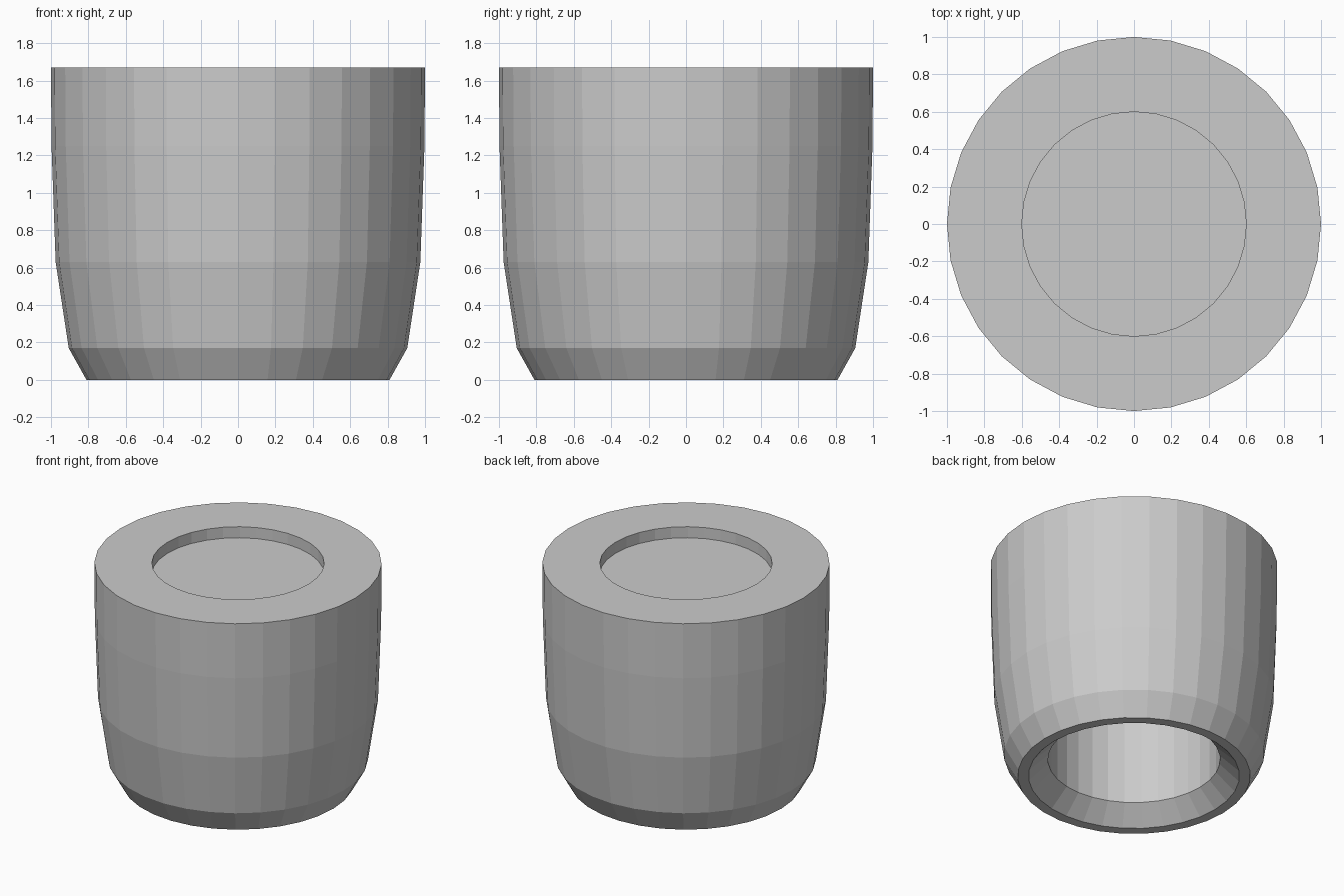
import bpy
import bmesh
from math import cos, sin, tau

SIDES = 32

# Remove the default cube
cube = bpy.data.objects.get("Cube")
if cube:
    bpy.data.objects.remove(cube, do_unlink=True)

# Single plain grey
grey = bpy.data.materials.new("plain grey")
grey.use_nodes = True
colour = (0.6, 0.6, 0.6, 1)
grey.diffuse_color = colour
grey.node_tree.nodes["Principled BSDF"].inputs["Base Color"].default_value = colour


def finish(name, bm):
    mesh = bpy.data.meshes.new(name)
    bm.to_mesh(mesh)
    bm.free()
    mesh.materials.append(grey)
    obj = bpy.data.objects.new(name, mesh)
    bpy.context.collection.objects.link(obj)
    return obj


def ring(bm, radius, z):
    return [bm.verts.new((radius * cos(tau * i / SIDES), radius * sin(tau * i / SIDES), z))
            for i in range(SIDES)]


# Tapered outer wall, flat top rim, straight bore, chamfered bottom opening
profile = [(0.81, 0), (0.905, 0.17), (0.975, 0.63), (0.997, 1.25), (1, 1.67),
           (0.6, 1.67), (0.6, 1.585), (0.6, 0.13), (0.735, 0)]
bm = bmesh.new()
rings = [ring(bm, r, z) for r, z in profile]
for k, low in enumerate(rings):
    high = rings[(k + 1) % len(rings)]
    for i in range(SIDES):
        j = (i + 1) % SIDES
        bm.faces.new((low[i], low[j], high[j], high[i]))
finish("body", bm)

# Recessed disc closing the bore
bm = bmesh.new()
bm.faces.new(ring(bm, 0.6, 1.585))
finish("recessed_cap", bm)
